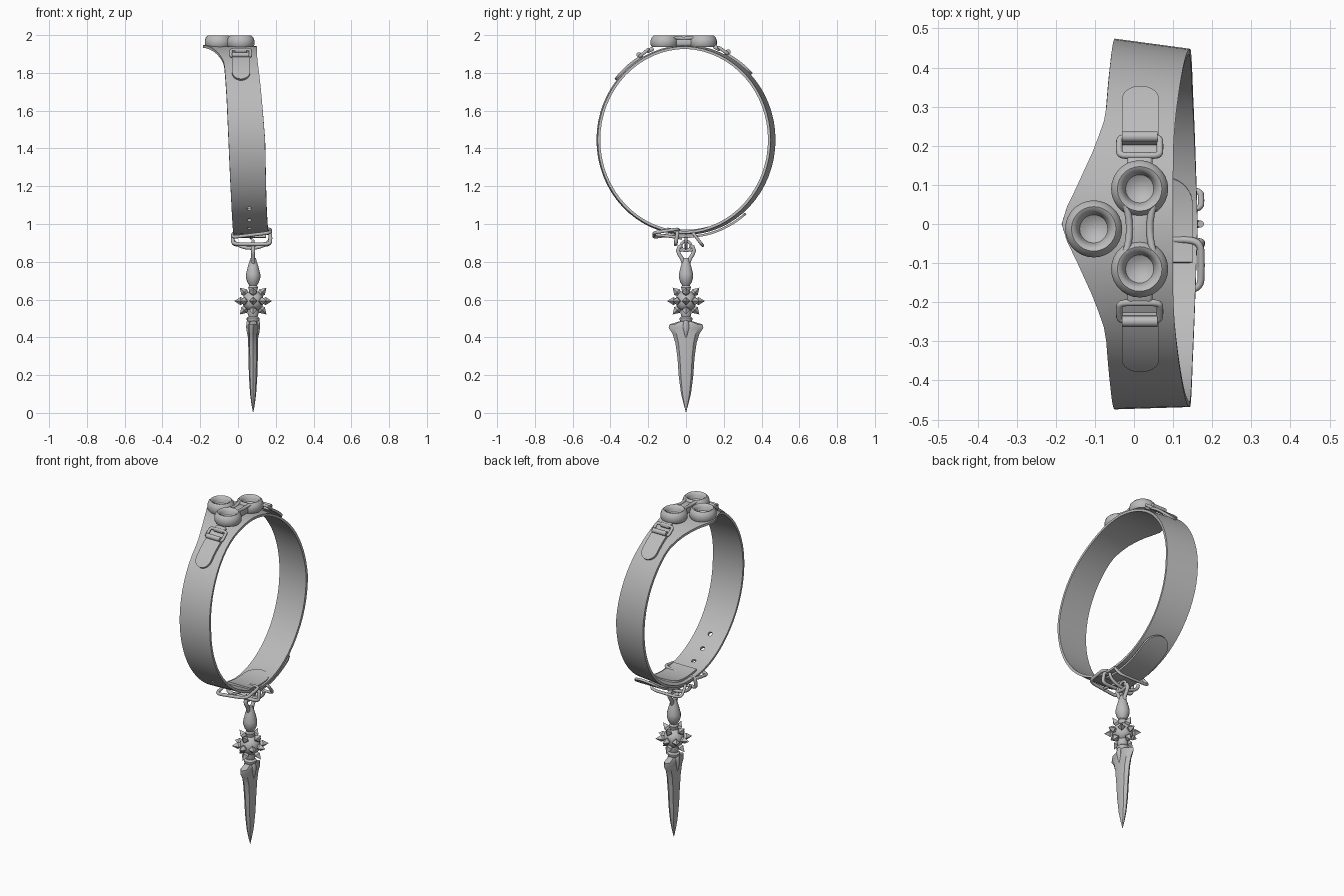
import bpy, bmesh
from math import sin, cos, pi, asin, sqrt, copysign
from mathutils import Vector, Matrix

if "Cube" in bpy.data.objects:
    bpy.data.objects.remove(bpy.data.objects["Cube"], do_unlink=True)

grey = bpy.data.materials.new("plain grey")
grey.use_nodes = True
grey.diffuse_color = (0.5, 0.5, 0.5, 1)
grey.node_tree.nodes["Principled BSDF"].inputs["Base Color"].default_value = (0.5, 0.5, 0.5, 1)


def finish(obj, angle=0.7):
    """Apply modifiers, colour the part and smooth it."""
    bpy.ops.object.select_all(action='DESELECT')
    bpy.context.view_layer.objects.active = obj
    obj.select_set(True)
    bpy.ops.object.convert(target='MESH')
    obj = bpy.context.object
    obj.data.materials.clear()
    obj.data.materials.append(grey)
    bpy.ops.object.shade_smooth_by_angle(angle=angle)
    return obj


def link(name, data):
    obj = bpy.data.objects.new(name, data)
    bpy.context.collection.objects.link(obj)
    return obj


def from_bm(name, bm):
    bmesh.ops.recalc_face_normals(bm, faces=bm.faces)
    mesh = bpy.data.meshes.new(name)
    bm.to_mesh(mesh)
    bm.free()
    return link(name, mesh)


def loft(name, profile, centre, sides=20, flat=1.0, angle=0.7):
    """Stack of (radius, z) rings; radius may be an (x, y) pair."""
    bm = bmesh.new()
    rings = []
    for r, z in profile:
        rx, ry = r if isinstance(r, tuple) else (r, r)
        rings.append([bm.verts.new((centre[0] + rx * cos(2 * pi * k / sides),
                                    centre[1] + ry * sin(2 * pi * k / sides),
                                    centre[2] + z)) for k in range(sides)])
    for a, b in zip(rings, rings[1:]):
        for k in range(sides):
            j = (k + 1) % sides
            bm.faces.new((a[k], a[j], b[j], b[k]))
    bm.faces.new(rings[0])
    bm.faces.new(rings[-1])
    return finish(from_bm(name, bm), angle)


def wire(name, pts, r, cyclic=False):
    curve = bpy.data.curves.new(name, 'CURVE')
    curve.dimensions = '3D'
    curve.bevel_depth, curve.bevel_resolution, curve.use_fill_caps = r, 3, True
    s = curve.splines.new('POLY')
    s.points.add(len(pts) - 1)
    for p, co in zip(s.points, pts):
        p.co = (*co, 1)
    s.use_cyclic_u = cyclic
    return finish(link(name, curve))


def frame(name, centre, u, v, r, power=0.45):
    """Rounded rectangular wire loop spanned by half-axes u and v."""
    pts = []
    for k in range(32):
        c, s = cos(2 * pi * k / 32), sin(2 * pi * k / 32)
        pts.append(Vector(centre) + Vector(u) * copysign(abs(c) ** power, c)
                   + Vector(v) * copysign(abs(s) ** power, s))
    return wire(name, pts, r, True)


def block(name, centre, size, tilt=0, bevel=0.01):
    bm = bmesh.new()
    m = Matrix.Translation(centre) @ Matrix.Rotation(tilt, 4, 'X') @ Matrix.Diagonal((*size, 1))
    bmesh.ops.create_cube(bm, size=1, matrix=m)
    obj = from_bm(name, bm)
    mod = obj.modifiers.new("round", 'BEVEL')
    mod.width, mod.segments = bevel, 3
    return finish(obj)


def on_band(t, x, off=0.0):
    """Point on the hoop, t measured from the top towards +y."""
    return Vector((x, (0.467 + off) * sin(t), 1.445 + (0.495 + off) * cos(t)))


def sheet(name, rows, thick, cutter=None):
    bm = bmesh.new()
    grid = [[bm.verts.new(p) for p in row] for row in rows]
    for a, b in zip(grid, grid[1:]):
        for k in range(len(a) - 1):
            bm.faces.new((a[k], a[k + 1], b[k + 1], b[k]))
    bmesh.ops.remove_doubles(bm, verts=bm.verts, dist=1e-5)
    obj = from_bm(name, bm)
    mod = obj.modifiers.new("thickness", 'SOLIDIFY')
    mod.thickness, mod.offset = thick, 0
    if cutter:
        cut = obj.modifiers.new("holes", 'BOOLEAN')
        cut.object, cut.operation = cutter, 'DIFFERENCE'
    return finish(obj, 0.6)


def tongue(name, t0, t1, off, xc, hw, thick):
    """Strap piece following the hoop with a rounded tip at t1."""
    rows, n = [], 16
    tip = hw / 0.48
    for i in range(n + 1):
        t = t0 + (t1 - t0) * sin(i / n * pi / 2)
        d = max(0, 1 - abs(t1 - t) / tip)
        w = hw * max(0.05, sqrt(1 - d * d))
        rows.append([on_band(t, xc + w * k / 3, off) for k in range(-3, 4)])
    return sheet(name, rows, thick)


# Main band: wider at the top, leaning towards +x at the bottom
EDGES = [(0, -.185, .1), (.08, -.175, .1), (.21, -.145, .1), (.43, -.1, .1), (.62, -.073, .105),
         (1.1, -.06, .125), (1.57, -.05, .143), (2.3, -.035, .15), (3.15, -.022, .163)]


def edges(t):
    t = min(t, 2 * pi - t)
    for a, b in zip(EDGES, EDGES[1:]):
        if t <= b[0]:
            f = (t - a[0]) / (b[0] - a[0])
            return a[1] + f * (b[1] - a[1]), a[2] + f * (b[2] - a[2])


rows = []
for i in range(65):
    t = 2 * pi * i / 64
    lo, hi = edges(t)
    taper = 0.006 + 0.02 * max(0, sin(t))
    rows.append([on_band(t, lo + (hi - lo) * k / 6, -taper * k / 6) for k in range(7)])

bm = bmesh.new()
for t in (2.39, 2.59, 2.79):
    p = on_band(-t, 0.06)
    aim = Vector((0, -sin(t), cos(t))).to_track_quat('Z', 'X').to_matrix().to_4x4()
    bmesh.ops.create_cone(bm, cap_ends=True, segments=14, radius1=0.012, radius2=0.012,
                          depth=0.1, matrix=Matrix.Translation(p) @ aim)
cutter = from_bm("hole_cutter", bm)
cutter.hide_render = True
sheet("band", rows, 0.014, cutter)
bpy.data.objects.remove(cutter, do_unlink=True)

# Overlapping strap ends at the buckle
tongue("strap_tail", pi + 0.12, pi - 0.71, 0.018, 0.07, 0.078, 0.012)
tongue("inner_flap", pi + 0.22, pi - 0.27, -0.014, 0.075, 0.075, 0.012)

# Top fittings: dished rings, bar, loops and short straps
RING = [(.066, 0), (.073, .012), (.073, .032), (.068, .048), (.057, .059), (.048, .055),
        (.041, .042), (.036, .024), (.02, .014), (.004, .012)]
MID, XC = -0.0125, 0.0145
loft("side_ring", RING, (-0.103, MID, 1.938), 28)
block("centre_bar", (XC, MID, 1.962), (0.068, 0.12, 0.044), bevel=0.015)
for dx in (-0.026, 0.026):
    wire("bar_edge", [(XC + dx * (1 + 12 * v * v * 8), MID + v, 1.982 + abs(v) * 0.1)
                      for v in (-.06, -.04, -.02, 0, .02, .04, .06)], 0.009)
for s, side in ((1, "back"), (-1, "front")):
    def at(v, off, x=XC):
        return on_band(asin((MID + s * v) / 0.475), x, off)
    loft(side + "_ring", RING, (XC, MID + s * 0.1025, 1.938), 28)
    mid = at(0.205, 0.022)
    along = (at(0.225, 0.018) - at(0.175, 0.03)).normalized()
    tilt = -s * 0.42
    block(side + "_neck", at(0.172, 0.022), (0.065, 0.04, 0.022), tilt, 0.008)
    frame(side + "_loop", mid, (0.052, 0, 0), along * 0.029, 0.0085, 0.3)
    wire(side + "_loop_bar", [at(0.227, 0.027, XC - 0.045), at(0.227, 0.027, XC + 0.045)], 0.014)
    tongue(side + "_strap", asin((MID + s * 0.215) / 0.475), asin((MID + s * 0.357) / 0.475),
           0.013, XC + 0.002, 0.0475, 0.014)

# Buckle, keeper and hanging ring
frame("buckle", (0.072, -0.105, 0.952), (0.1, 0, 0.012), (0, 0.065, 0.01), 0.009, 0.35)
wire("buckle_prong", [(0.07, -0.17, 0.945), (0.07, -0.09, 0.935), (0.07, -0.02, 0.925)], 0.008)
frame("keeper", (0.072, -0.05, 0.925), (0.1, 0, 0), (0, 0.005, 0.032), 0.01, 0.35)
frame("slanted_loop", (0.072, 0.062, 0.92), (0.1, 0, 0), (0, 0.026, -0.034), 0.008, 0.4)
wire("hanging_ring", [(0.07 + 0.1 * cos(a), 0, 0.93 - 0.058 * sin(a))
                      for a in [pi * k / 20 for k in range(21)]], 0.009)
PX = 0.08
wire("chain_link", [(PX, 0.026 * cos(a), 0.884 + 0.026 * sin(a))
                    for a in [pi * k / 10 for k in range(20)]], 0.008, True)

# Pendant: forked bail, bulb and neck
for s in (-1, 1):
    wire("bail_arm", [(PX, s * y, z) for y, z in
                      ((.012, .79), (.02, .815), (.036, .84), (.043, .86), (.036, .878), (.022, .884))], 0.011)
wire("bail_pin", [(PX, -0.035, 0.862), (PX, 0.035, 0.862)], 0.009)
loft("bulb", [(.018, .63), (.026, .665), (.02, .675), (.03, .69), (.038, .715), (.038, .735),
              (.028, .775), (.02, .80), (.014, .82)], (PX, 0, 0), 16)
loft("lower_neck", [(.02, .475), (.034, .492), (.034, .502), (.024, .51), (.03, .53), (.03, .55)],
     (PX, 0, 0), 16)

# Spiked ball: spikes along the axes and the diagonals between them
bm = bmesh.new()
hub = Vector((PX, 0, 0.592))
bmesh.ops.create_icosphere(bm, subdivisions=2, radius=0.058, matrix=Matrix.Translation(hub))
span = (-1, 0, 1)
for d in [Vector((x, y, z)) for x in span for y in span for z in span]:
    if 0 < d.length_squared < 3 and (d.x or d.y):
        d.normalize()
        aim = d.to_track_quat('Z', 'Y').to_matrix().to_4x4()
        for r1, r2, start, depth in ((.013, .021, .05, .017), (.021, 0, .067, .033)):
            bmesh.ops.create_cone(bm, cap_ends=True, segments=4, radius1=r1, radius2=r2, depth=depth,
                                  matrix=Matrix.Translation(hub + d * (start + depth / 2)) @ aim)
finish(from_bm("spiked_ball", bm), 0.5)

# Blade with a thorn on each flat face
loft("blade", [((.001, .001), 0.004), ((.009, .012), .045), ((.016, .026), .1), ((.022, .038), .19),
               ((.025, .045), .29), ((.026, .056), .37), ((.026, .072), .42), ((.027, .092), .45),
               ((.026, .088), .468), ((.024, .05), .48), ((.02, .025), .487)], (PX, 0, 0), 8, angle=0.5)
for s in (-1, 1):
    loft("blade_thorn", [((.002, .002), .395), ((.009, .01), .425), ((.013, .018), .455),
                         ((.011, .014), .48), ((.005, .006), .5)], (PX + s * 0.024, 0, 0), 10)
